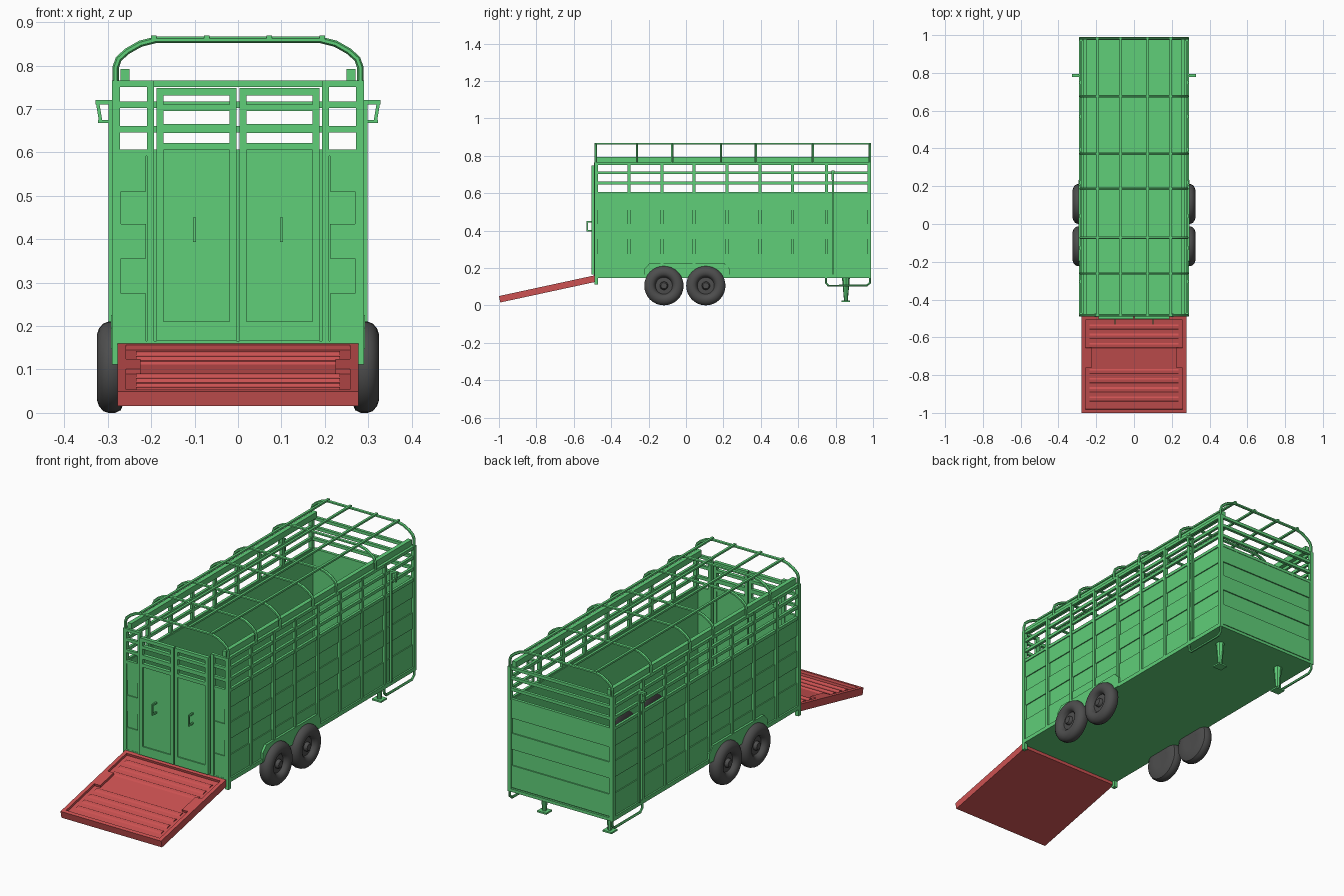
import bpy, bmesh, math
from mathutils import Vector, Matrix

cube = bpy.data.objects.get("Cube")
if cube:
    bpy.data.objects.remove(cube)


def material(name, rgb):
    m = bpy.data.materials.new(name)
    m.use_nodes = True
    m.diffuse_color = (*rgb, 1)
    m.node_tree.nodes["Principled BSDF"].inputs["Base Color"].default_value = (*rgb, 1)
    return m


GREEN = material("green paint", (0.115, 0.62, 0.19))
RED = material("red paint", (0.61, 0.085, 0.085))
RUBBER = material("dark grey rubber", (0.075, 0.075, 0.075))


def finish(name, bm, mat, smooth=False):
    bmesh.ops.recalc_face_normals(bm, faces=bm.faces)
    me = bpy.data.meshes.new(name)
    bm.to_mesh(me)
    bm.free()
    me.materials.append(mat)
    ob = bpy.data.objects.new(name, me)
    bpy.context.collection.objects.link(ob)
    if smooth:
        bpy.ops.object.select_all(action='DESELECT')
        ob.select_set(True)
        bpy.context.view_layer.objects.active = ob
        bpy.ops.object.shade_smooth_by_angle(angle=math.radians(35))
    return ob


def box(bm, x, y, z):
    """Box from (low, high) pairs on each axis."""
    lo, hi = Vector((x[0], y[0], z[0])), Vector((x[1], y[1], z[1]))
    m = Matrix.Translation((lo + hi) / 2) @ Matrix.Diagonal((*(hi - lo), 1))
    bmesh.ops.create_cube(bm, size=1, matrix=m)


def pair(bm, x, y, z):
    """Box on the +x side together with its mirror image."""
    box(bm, x, y, z)
    box(bm, (-x[1], -x[0]), y, z)


def prism(bm, outline, offset):
    """Extrude a flat polygon along an offset vector."""
    f = bm.faces.new([bm.verts.new(p) for p in outline])
    top = bmesh.ops.extrude_face_region(bm, geom=[f])["geom"]
    verts = [v for v in top if isinstance(v, bmesh.types.BMVert)]
    bmesh.ops.translate(bm, verts=verts, vec=offset)


def tube(name, points, radius, mat):
    cu = bpy.data.curves.new(name, 'CURVE')
    cu.dimensions = '3D'
    cu.bevel_depth, cu.bevel_resolution, cu.use_fill_caps = radius, 1, True
    sp = cu.splines.new('POLY')
    sp.points.add(len(points) - 1)
    for p, co in zip(sp.points, points):
        p.co = (*co, 1)
    tmp = bpy.data.objects.new(name + "_path", cu)
    bpy.context.collection.objects.link(tmp)
    bpy.context.view_layer.update()
    me = bpy.data.meshes.new_from_object(tmp.evaluated_get(bpy.context.evaluated_depsgraph_get()))
    bpy.data.objects.remove(tmp)
    bm = bmesh.new()
    bm.from_mesh(me)
    return finish(name, bm, mat, True)


FRONT, BACK = -0.49, 0.99
BANDS = [(0.165, 0.275), (0.355, 0.435), (0.51, 0.592)]
RAILS = [(0.592, 0.607), (0.646, 0.661), (0.702, 0.717), (0.75, 0.765)]

# Floor plate
bm = bmesh.new()
box(bm, (-0.285, 0.285), (FRONT, BACK), (0.145, 0.16))
finish("floor", bm, GREEN)

# Side walls: sheet with raised bands
bm = bmesh.new()
pair(bm, (0.27, 0.277), (FRONT, BACK), (0.15, 0.6))
for z in BANDS:
    pair(bm, (0.275, 0.282), (FRONT + 0.01, BACK - 0.01), z)
finish("side_walls", bm, GREEN)

# Side posts and rails
bm = bmesh.new()
for y in (-0.305, -0.128, 0.043, 0.22, 0.395, 0.57, 0.75):
    pair(bm, (0.274, 0.29), (y - 0.008, y + 0.008), (0.147, 0.762))
pair(bm, (0.272, 0.29), (FRONT, FRONT + 0.02), (0.112, 0.765))
pair(bm, (0.272, 0.29), (BACK - 0.02, BACK), (0.147, 0.765))
for z in RAILS:
    pair(bm, (0.274, 0.287), (FRONT, BACK), z)
pair(bm, (0.274, 0.29), (FRONT, BACK), (0.145, 0.165))
pair(bm, (0.25, 0.271), (FRONT + 0.01, BACK - 0.01), (0.762, 0.792))
finish("side_frame", bm, GREEN)

# Rear wall with open rails on top
bm = bmesh.new()
box(bm, (-0.275, 0.275), (BACK - 0.016, BACK - 0.01), (0.15, 0.6))
for z in BANDS:
    box(bm, (-0.272, 0.272), (BACK - 0.012, BACK - 0.004), z)
for z in RAILS:
    box(bm, (-0.28, 0.28), (BACK - 0.017, BACK - 0.002), z)
finish("back_wall", bm, GREEN)

# Fixed front columns beside the doors
bm = bmesh.new()
pair(bm, (0.21, 0.273), (FRONT + 0.006, FRONT + 0.012), (0.15, 0.6))
for z in BANDS:
    pair(bm, (0.212, 0.271), (FRONT + 0.001, FRONT + 0.008), z)
pair(bm, (0.194, 0.21), (FRONT - 0.002, FRONT + 0.016), (0.15, 0.765))
for z in RAILS:
    pair(bm, (0.208, 0.275), (FRONT, FRONT + 0.014), z)
box(bm, (-0.28, 0.28), (FRONT, FRONT + 0.014), (0.145, 0.166))
finish("front_columns", bm, GREEN)

# Doors with slatted tops
bm = bmesh.new()
DOOR_Y = (FRONT - 0.014, FRONT + 0.004)
for x in ((0.003, 0.019), (0.172, 0.188)):
    pair(bm, x, DOOR_Y, (0.166, 0.748))
for z in ((0.166, 0.21), (0.605, 0.622), (0.645, 0.665), (0.695, 0.71), (0.731, 0.748)):
    pair(bm, (0.017, 0.174), DOOR_Y, z)
pair(bm, (0.017, 0.174), (FRONT - 0.008, FRONT), (0.2, 0.61))
finish("doors", bm, GREEN)

# Door handles
bm = bmesh.new()
pair(bm, (0.097, 0.104), (-0.532, -0.524), (0.394, 0.45))
for z in ((0.394, 0.402), (0.442, 0.45)):
    pair(bm, (0.097, 0.104), (-0.53, FRONT - 0.006), z)
finish("door_handles", bm, GREEN)

# Roof hoops and lengthwise bars
half = [(0.282, 0.76), (0.282, 0.795), (0.275, 0.815), (0.255, 0.833), (0.225, 0.85), (0.19, 0.859)]
arch = half + [(-x, z) for x, z in reversed(half)]
for i, y in enumerate((-0.482, -0.262, -0.073, 0.187, 0.372, 0.677, 0.982)):
    tube(f"roof_hoop_{i + 1}", [(x, y, z) for x, z in arch], 0.0075, GREEN)
bm = bmesh.new()
for x in (0.072, 0.194):
    pair(bm, (x - 0.006, x + 0.006), (FRONT, BACK), (0.86, 0.869))
finish("roof_bars", bm, GREEN)

# Wheel guards
bm = bmesh.new()
guard = [(-0.222, 0.147), (-0.222, 0.195), (-0.195, 0.225), (0.205, 0.225), (0.232, 0.195), (0.232, 0.147)]
for s in (-1, 1):
    prism(bm, [(s * 0.278, y, z) for y, z in guard], (s * 0.015, 0, 0))
finish("wheel_guards", bm, GREEN)

# Upright rods with outrigger brackets
bm = bmesh.new()
pair(bm, (0.288, 0.298), (0.78, 0.79), (0.165, 0.72))
pair(bm, (0.29, 0.322), (0.781, 0.789), (0.668, 0.674))
pair(bm, (0.29, 0.328), (0.777, 0.793), (0.71, 0.72))
for s in (-1, 1):
    strut = [(0.328, 0.718), (0.32, 0.718), (0.312, 0.67), (0.32, 0.67)]
    prism(bm, [(s * x, 0.778, z) for x, z in strut], (0, 0.014, 0))
finish("side_brackets", bm, GREEN)

# Lower bumper loops
loop = [(0.748, 0.15), (0.748, 0.12), (0.762, 0.105), (0.965, 0.105), (0.983, 0.12), (0.983, 0.15)]
for side, s in (("left", 1), ("right", -1)):
    tube(f"{side}_bumper_loop", [(s * 0.282, y, z) for y, z in loop], 0.0065, GREEN)

# Tapered support legs with foot plates
bm = bmesh.new()
for s in (-1, 1):
    bmesh.ops.create_cone(bm, cap_ends=True, segments=8, radius1=0.01, radius2=0.021, depth=0.122,
                          matrix=Matrix.Translation((s * 0.18, 0.855, 0.085)))
pair(bm, (0.155, 0.205), (0.832, 0.878), (0.018, 0.026))
finish("support_legs", bm, GREEN)

# Wheels turned from a profile of (radius, x)
profile = [(0, 0.318), (0.016, 0.318), (0.021, 0.312), (0.022, 0.302), (0.045, 0.3), (0.05, 0.314),
           (0.06, 0.322), (0.075, 0.325), (0.09, 0.32), (0.101, 0.31), (0.105, 0.299), (0.105, 0.283),
           (0.099, 0.27), (0.08, 0.262), (0.045, 0.262), (0, 0.266)]
for side, s in (("left", 1), ("right", -1)):
    for place, y in (("front", -0.118), ("back", 0.106)):
        bm = bmesh.new()
        vs = [bm.verts.new((s * x, y, 0.105 + r)) for r, x in profile]
        es = [bm.edges.new(e) for e in zip(vs, vs[1:])]
        bmesh.ops.spin(bm, geom=vs + es, cent=(0, y, 0.105), axis=(1, 0, 0),
                       angle=math.tau, steps=32, use_duplicate=False)
        bmesh.ops.remove_doubles(bm, verts=bm.verts, dist=0.0002)
        finish(f"{place}_{side}_wheel", bm, RUBBER, True)

# Loading ramp: slab, rim, notch blocks and cross ridges
bm = bmesh.new()
L = 0.522
box(bm, (-0.277, 0.277), (-L, 0), (-0.035, -0.012))
pair(bm, (0.258, 0.277), (-L, 0), (-0.013, 0))
for y in ((-0.018, 0), (-L, -L + 0.018)):
    box(bm, (-0.26, 0.26), y, (-0.013, 0))
pair(bm, (0.225, 0.26), (-0.278, -0.17), (-0.013, 0))
for y in (-0.06, -0.11, -0.16, -0.3, -0.35, -0.4, -0.45):
    ridge = [(y - 0.016, -0.013), (y - 0.007, -0.007), (y + 0.007, -0.007), (y + 0.016, -0.013)]
    prism(bm, [(-0.235, a, b) for a, b in ridge], (0.47, 0, 0))
ramp = finish("ramp", bm, RED)
ramp.location = (0, FRONT, 0.16)
ramp.rotation_euler.x = math.radians(12.2)
